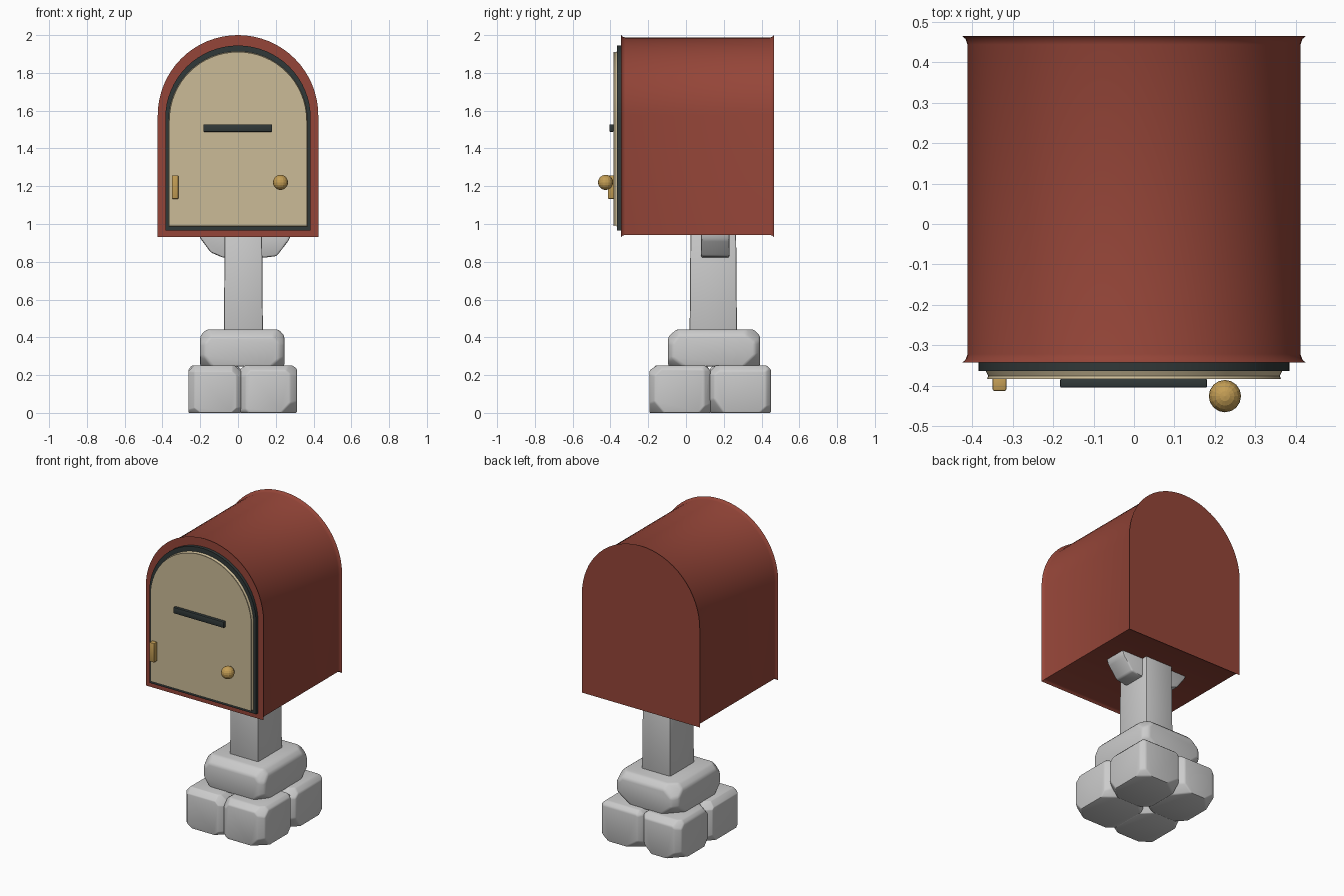
import bpy, bmesh, math, random
from mathutils import Vector

if "Cube" in bpy.data.objects:
    bpy.data.objects.remove(bpy.data.objects["Cube"])

random.seed(7)

def material(name, rgb):
    m = bpy.data.materials.new(name)
    m.diffuse_color = (*rgb, 1)
    m.use_nodes = True
    m.node_tree.nodes["Principled BSDF"].inputs["Base Color"].default_value = m.diffuse_color
    return m

RED = material("red_paint", (0.30, 0.06, 0.04))
DARK = material("dark_seal", (0.03, 0.04, 0.04))
CREAM = material("cream_panel", (0.60, 0.50, 0.31))
BRASS = material("brass", (0.55, 0.34, 0.09))

def finish(bm, name, mat=None, angle=None):
    bmesh.ops.recalc_face_normals(bm, faces=bm.faces)
    mesh = bpy.data.meshes.new(name)
    bm.to_mesh(mesh)
    bm.free()
    ob = bpy.data.objects.new(name, mesh)
    bpy.context.collection.objects.link(ob)
    if mat:
        mesh.materials.append(mat)
    if angle:
        bpy.ops.object.select_all(action='DESELECT')
        ob.select_set(True)
        bpy.context.view_layer.objects.active = ob
        bpy.ops.object.shade_smooth_by_angle(angle=math.radians(angle))
    return ob

def arch(name, mat, half, bottom, top, sections, steps=32):
    """Round-topped solid lofted along y; sections are (y, inset)."""
    bm = bmesh.new()
    rings = []
    spring = top - half
    for y, d in sections:
        pts = [(-half + d, bottom + d)]
        for i in range(steps + 1):
            a = math.pi * (1 - i / steps)
            pts.append(((half - d) * math.cos(a), spring + (half - d) * math.sin(a)))
        pts.append((half - d, bottom + d))
        rings.append([bm.verts.new((x, y, z)) for x, z in pts])
    n = len(rings[0])
    for a, b in zip(rings, rings[1:]):
        for i in range(n):
            bm.faces.new((a[i], a[(i + 1) % n], b[(i + 1) % n], b[i]))
    bm.faces.new(rings[0])
    bm.faces.new(rings[-1])
    return finish(bm, name, mat, 35)

def box(bm, lo, hi):
    lo, hi = Vector(lo), Vector(hi)
    verts = bmesh.ops.create_cube(bm, size=1)["verts"]
    for v in verts:
        v.co = (lo + hi) / 2 + v.co * (hi - lo)

def soften(bm, width, segments):
    edges = [e for e in bm.edges if e.calc_face_angle(0) > 0.05]
    bmesh.ops.bevel(bm, geom=edges, offset=width, segments=segments,
                    profile=0.5, affect='EDGES', clamp_overlap=True)

def block(name, lo, hi, mat=None, bevel=0.004, segments=2):
    bm = bmesh.new()
    box(bm, lo, hi)
    soften(bm, bevel, segments)
    return finish(bm, name, mat, 40)

def stone(name, lo, hi, chip=0.045, bevel=0.022):
    """Block with its upright edges and corners chipped off, then rounded."""
    bm = bmesh.new()
    box(bm, lo, hi)
    lo, hi = Vector(lo), Vector(hi)
    mid, half = (lo + hi) / 2, (hi - lo) / 2
    S = (-1, 1)
    cuts = [(x, y, 0) for x in S for y in S]
    cuts += [(x, 0, 1) for x in S] + [(0, y, 1) for y in S]
    cuts += [(x, y, z) for x in S for y in S for z in S]
    for c in cuts:
        c = Vector(c)
        corner = Vector([mid[i] + c[i] * half[i] for i in range(3)])
        no = Vector([c[i] * random.uniform(0.75, 1.25) for i in range(3)]).normalized()
        count = sum(abs(v) for v in c)
        depth = chip * random.uniform(0.5, 0.9) * (1.25 if count > 2 else 0.6)
        bmesh.ops.bisect_plane(bm, geom=bm.verts[:] + bm.edges[:] + bm.faces[:],
                               plane_co=corner - no * depth, plane_no=no,
                               clear_outer=True)
        rim = [e for e in bm.edges if e.is_boundary]
        if rim:
            bmesh.ops.holes_fill(bm, edges=rim)
    bmesh.ops.remove_doubles(bm, verts=bm.verts, dist=0.004)
    soften(bm, bevel, 2)
    return finish(bm, name, None, 40)

# Box body with thin flared rims, dark seal and door panel
arch("mailbox_body", RED, 0.425, 0.93, 2.0,
     [(-0.343, 0), (-0.336, 0.008), (-0.322, 0.013),
      (0.444, 0.013), (0.458, 0.008), (0.465, 0)])
arch("door_seal", DARK, 0.385, 0.966, 1.945, [(-0.364, 0), (-0.335, 0)])
arch("door_panel", CREAM, 0.37, 0.983, 1.917,
     [(-0.384, 0.006), (-0.376, 0.009), (-0.358, 0)])

# Door fittings
block("letter_slot", (-0.183, -0.405, 1.488), (0.181, -0.383, 1.528), DARK)
block("door_hinge", (-0.35, -0.413, 1.133), (-0.316, -0.378, 1.258), BRASS)
bm = bmesh.new()
bmesh.ops.create_uvsphere(bm, u_segments=16, v_segments=10, radius=0.04)
bmesh.ops.translate(bm, verts=bm.verts, vec=(0.225, -0.426, 1.22))
finish(bm, "door_knob", BRASS)

# Post, slightly wider at the foot
bm = bmesh.new()
box(bm, (-0.07, 0.024, 0.40), (0.127, 0.265, 1.0))
for v in bm.verts:
    if v.co.z < 0.5:
        v.co.x += 0.005 if v.co.x > 0 else -0.005
        v.co.y += 0.005 if v.co.y > 0.15 else -0.005
soften(bm, 0.008, 2)
finish(bm, "post", None, 40)

# Cross beam under the box with sloping ends
bm = bmesh.new()
outline = [(-0.215, 0.96), (-0.20, 0.925), (-0.145, 0.85), (-0.08, 0.822),
           (0.14, 0.822), (0.205, 0.83), (0.27, 0.915), (0.285, 0.96)]
face = bm.faces.new([bm.verts.new((x, 0.08, z)) for x, z in outline])
out = bmesh.ops.extrude_face_region(bm, geom=[face])["geom"]
bmesh.ops.translate(bm, verts=[g for g in out if isinstance(g, bmesh.types.BMVert)],
                    vec=(0, 0.15, 0))
soften(bm, 0.01, 2)
finish(bm, "cross_beam", None, 40)

# Stone footing: one cap stone on four base stones
stone("cap_stone", (-0.20, -0.095, 0.245), (0.245, 0.392, 0.442), chip=0.06)
for i, (x0, x1) in enumerate([(-0.263, 0.016), (0.01, 0.312)]):
    for j, (y0, y1) in enumerate([(-0.193, 0.13), (0.124, 0.45)]):
        stone(f"base_stone_{i}{j}", (x0, y0, 0), (x1, y1, 0.252))
